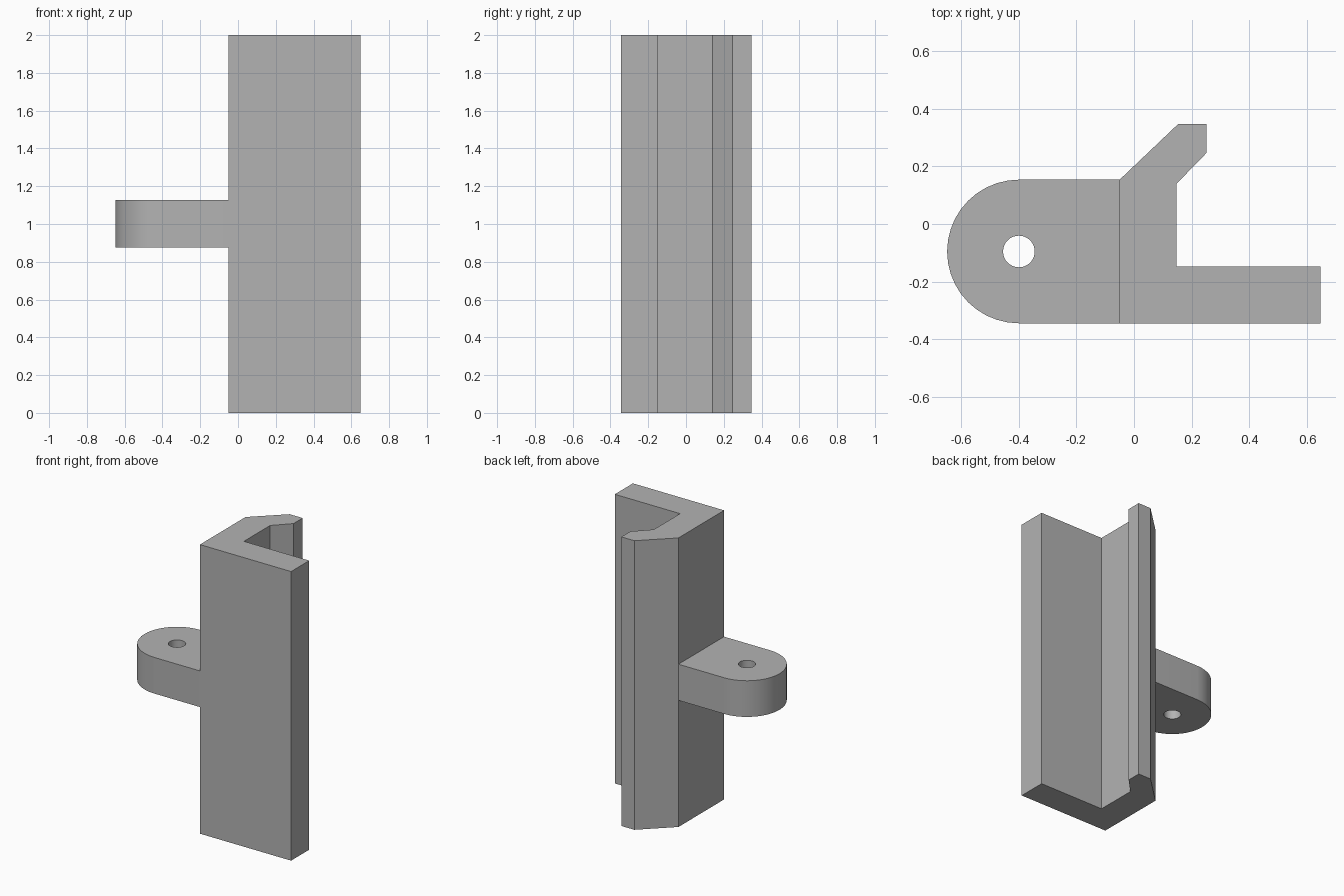
import bpy
import bmesh
from math import cos, sin, pi

cube = bpy.data.objects.get("Cube")
if cube:
    bpy.data.objects.remove(cube, do_unlink=True)

# Single plain grey
grey = bpy.data.materials.new("plain grey")
grey.use_nodes = True
colour = (0.45, 0.45, 0.45, 1)
grey.diffuse_color = colour
grey.node_tree.nodes["Principled BSDF"].inputs["Base Color"].default_value = colour


def arc(cx, cy, r, start, end, steps):
    return [(cx + r * cos(start + (end - start) * i / steps),
             cy + r * sin(start + (end - start) * i / steps))
            for i in range(steps + 1)]


def extrude_loops(name, loops, z0, z1):
    """Fill the closed outlines (the first is the outside, others are holes) and extrude up."""
    bm = bmesh.new()
    for loop in loops:
        verts = [bm.verts.new((x, y, z0)) for x, y in loop]
        for a, b in zip(verts, verts[1:] + verts[:1]):
            bm.edges.new((a, b))
    if len(loops) == 1:
        bm.faces.new(list(bm.verts))
    else:
        bmesh.ops.triangle_fill(bm, use_beauty=True, edges=bm.edges[:])
    top = bmesh.ops.extrude_face_region(bm, geom=bm.faces[:], use_keep_orig=True)
    moved = [v for v in top["geom"] if isinstance(v, bmesh.types.BMVert)]
    bmesh.ops.translate(bm, verts=moved, vec=(0, 0, z1 - z0))
    bmesh.ops.recalc_face_normals(bm, faces=bm.faces[:])
    mesh = bpy.data.meshes.new(name)
    bm.to_mesh(mesh)
    bm.free()
    mesh.materials.append(grey)
    obj = bpy.data.objects.new(name, mesh)
    bpy.context.collection.objects.link(obj)
    return obj


# Tall channel: long front flange, web and angled lip
channel_profile = [(-0.05, -0.345), (0.648, -0.345), (0.648, -0.147), (0.148, -0.147),
                   (0.148, 0.14), (0.252, 0.247), (0.252, 0.347), (0.153, 0.347),
                   (-0.05, 0.154)]
extrude_loops("channel", [channel_profile], 0, 2)

# Rounded mounting lug with a pin hole
cx, cy = -0.4, -0.0955
lug_outline = [(-0.05, -0.345), (-0.05, 0.154)] + arc(cx, cy, 0.2495, pi / 2, 3 * pi / 2, 20)
pin_hole = arc(cx, cy, 0.055, 0, 2 * pi, 32)[:-1]
lug = extrude_loops("mounting_lug", [lug_outline, pin_hole], 0.876, 1.126)

bpy.ops.object.select_all(action="DESELECT")
lug.select_set(True)
bpy.context.view_layer.objects.active = lug
bpy.ops.object.shade_smooth_by_angle(angle=pi / 6)
